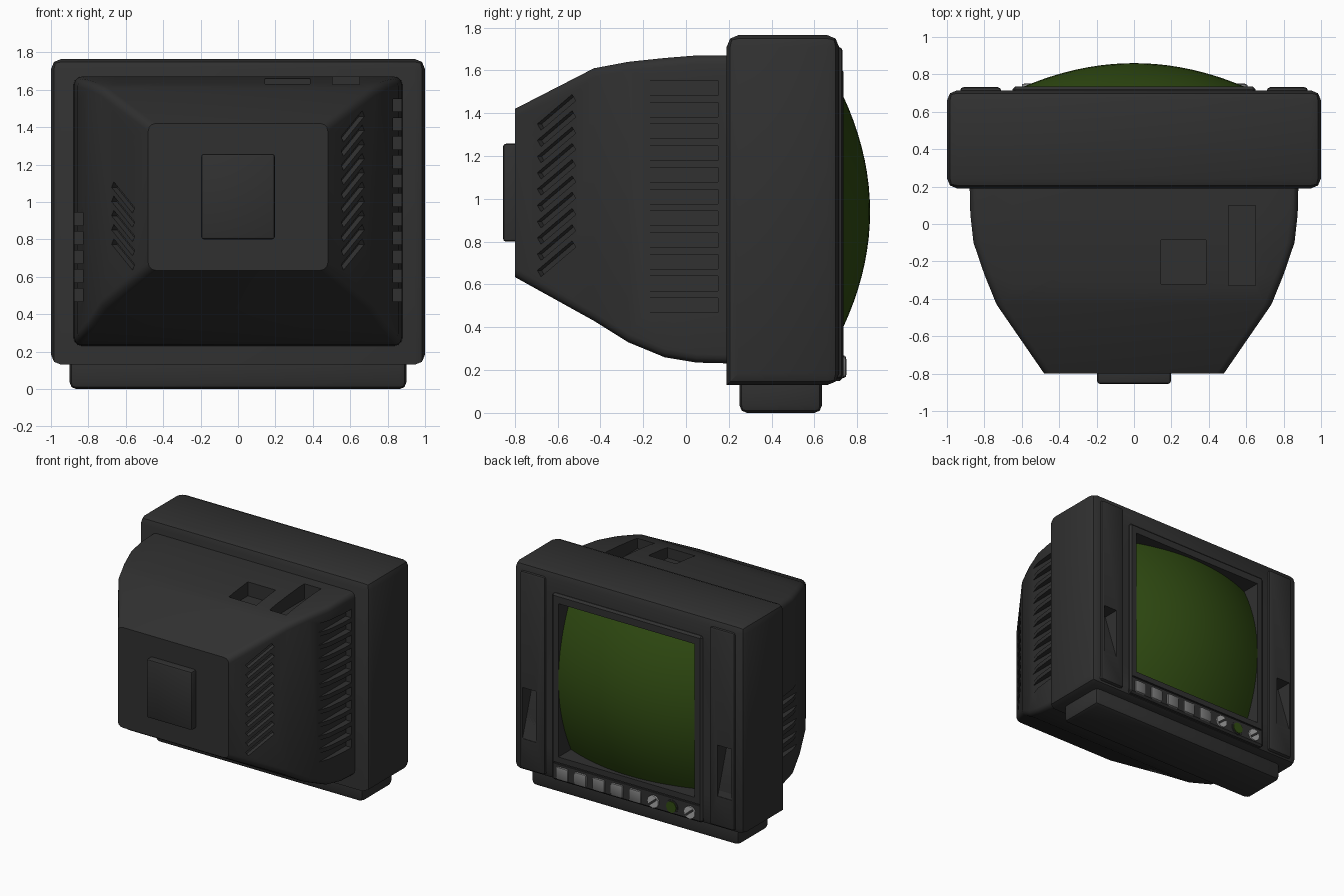
import bpy, bmesh, math
from mathutils import Matrix, Vector

if "Cube" in bpy.data.objects:
    bpy.data.objects.remove(bpy.data.objects["Cube"], do_unlink=True)


def material(name, rgb):
    m = bpy.data.materials.new(name)
    m.use_nodes = True
    m.diffuse_color = (*rgb, 1)
    bsdf = m.node_tree.nodes["Principled BSDF"]
    bsdf.inputs["Base Color"].default_value = (*rgb, 1)
    bsdf.inputs["Roughness"].default_value = 0.6
    return m


BODY = material("charcoal plastic", (0.03, 0.03, 0.03))
GLASS = material("green glass", (0.03, 0.072, 0.006))
GREY = material("grey button", (0.18, 0.18, 0.18))
METAL = material("light metal", (0.4, 0.4, 0.4))


def add_box(bm, lo, hi, matrix=None):
    """Add a box between two corners and return its vertices."""
    lo, hi = Vector(lo), Vector(hi)
    m = Matrix.Translation((lo + hi) / 2) @ Matrix.Diagonal((*(hi - lo), 1))
    return bmesh.ops.create_cube(bm, size=1, matrix=(matrix or Matrix()) @ m)["verts"]


def mirror_x(bm):
    copy = bmesh.ops.duplicate(bm, geom=bm.verts[:] + bm.edges[:] + bm.faces[:])
    for v in copy["geom"]:
        if isinstance(v, bmesh.types.BMVert):
            v.co.x = -v.co.x


def finish(bm, name, mat):
    bmesh.ops.recalc_face_normals(bm, faces=bm.faces[:])
    mesh = bpy.data.meshes.new(name)
    bm.to_mesh(mesh)
    bm.free()
    obj = bpy.data.objects.new(name, mesh)
    bpy.context.collection.objects.link(obj)
    if mat:
        mesh.materials.append(mat)
    return obj


def activate(obj):
    bpy.ops.object.select_all(action="DESELECT")
    obj.select_set(True)
    bpy.context.view_layer.objects.active = obj


def smooth(obj, angle=30):
    activate(obj)
    bpy.ops.object.shade_smooth_by_angle(angle=math.radians(angle))


def cut(obj, cutter):
    mod = obj.modifiers.new("cut", "BOOLEAN")
    mod.solver = "EXACT"
    mod.object = cutter
    activate(obj)
    bpy.ops.object.modifier_apply(modifier=mod.name)


def box(name, lo, hi, mat, bevel=0.0, segments=2, keep=lambda e: False):
    """Box with bevelled edges, except those the keep rule holds sharp."""
    bm = bmesh.new()
    add_box(bm, lo, hi)
    if bevel:
        edges = [e for e in bm.edges if not keep(e)]
        bmesh.ops.bevel(bm, geom=edges, offset=bevel, segments=segments,
                        profile=0.5, affect="EDGES")
    return finish(bm, name, mat)


# Rear housing: rounded rectangles lofted along y
SECTIONS = [(0.25, 0.88, 0.23, 1.67), (0.05, 0.875, 0.235, 1.67),
            (-0.1, 0.858, 0.26, 1.658), (-0.27, 0.80, 0.33, 1.64),
            (-0.43, 0.735, 0.43, 1.61), (-0.8, 0.48, 0.635, 1.42)]
bm = bmesh.new()
rings = []
for y, w, z0, z1 in SECTIONS:
    r, ring = 0.04, []
    for i, (cx, cz) in enumerate([(w - r, z1 - r), (r - w, z1 - r),
                                  (r - w, z0 + r), (w - r, z0 + r)]):
        for k in range(4):
            a = math.radians(90 * i + 30 * k)
            ring.append(bm.verts.new((cx + r * math.cos(a), y, cz + r * math.sin(a))))
    rings.append(ring)
for a, b in zip(rings, rings[1:]):
    for i in range(len(a)):
        j = (i + 1) % len(a)
        bm.faces.new((a[i], a[j], b[j], b[i]))
bm.faces.new(rings[0])
bm.faces.new(rings[-1])
housing = finish(bm, "rear_housing", BODY)

# Housing cut-outs: top wells, straight side vents, slanted side vents
bm = bmesh.new()
add_box(bm, (0.505, -0.33, 1.55), (0.65, 0.1, 1.9))
add_box(bm, (0.145, -0.32, 1.55), (0.385, -0.085, 1.9))
for i in range(11):
    z = 0.503 + 0.1015 * i
    add_box(bm, (0.828, -0.19, z - 0.034), (1, 0.15, z + 0.034))
turn = Matrix.Rotation(math.radians(-34.6), 4, "Z") @ Matrix.Rotation(math.radians(35), 4, "X")
for i in range(10):
    place = Matrix.Translation((0.614, -0.605, 0.72 + 0.076 * i)) @ turn
    add_box(bm, (-0.035, -0.12, -0.018), (0.1, 0.12, 0.018), place)
mirror_x(bm)
vents = finish(bm, "housing_cutter", None)
cut(housing, vents)
smooth(housing)

# Rear badge plate
smooth(box("rear_plate", (-0.197, -0.855, 0.8), (0.197, -0.75, 1.258), BODY, 0.015))

# Front bezel, stand and raised front panels
bezel = box("bezel", (-1, 0.19, 0.13), (1, 0.715, 1.765), BODY, 0.055, 2,
            lambda e: all(v.co.y < 0.2 and v.co.z < 0.2 for v in e.verts))
stand = box("stand", (-0.9, 0.25, 0), (0.9, 0.635, 0.2), BODY, 0.035)
frame = box("screen_frame", (-0.65, 0.66, 0.15), (0.65, 0.735, 1.61), BODY, 0.015, 1)
panels = [box(f"{side}_panel", (min(s * 0.71, s * 0.93), 0.66, 0.16),
              (max(s * 0.71, s * 0.93), 0.732, 1.71), BODY, 0.02, 2)
          for side, s in (("left", 1), ("right", -1))]

# Front cut-outs: screen opening, strip groove, wedge-shaped finger slots
bm = bmesh.new()
for v in add_box(bm, (0.785, 0.60, 0.4), (0.905, 0.9, 0.8)):
    if v.co.y < 0.7 and v.co.z < 0.5:
        v.co.y = 0.728
mirror_x(bm)
add_box(bm, (-0.59, 0.5, 0.34), (0.59, 1, 1.54))
add_box(bm, (-0.63, 0.724, 0.283), (0.63, 1, 0.295))
front_cutter = finish(bm, "front_cutter", None)
for part in [bezel, frame] + panels:
    cut(part, front_cutter)
    smooth(part)
smooth(stand)
for cutter in (vents, front_cutter):
    bpy.data.objects.remove(cutter, do_unlink=True)

# Bulging screen
bm = bmesh.new()
bmesh.ops.create_grid(bm, x_segments=20, y_segments=20, size=1)
for v in bm.verts:
    x, z = 0.595 * v.co.x, 0.605 * v.co.y
    v.co = (x, 0.86 - 0.13 * ((x / 0.6) ** 2 + (z / 0.55) ** 2), 0.94 + z)
for f in bm.faces:
    f.normal_update()
screen = finish(bm, "screen", GLASS)
if screen.data.polygons[0].normal.y < 0:
    screen.data.flip_normals()
smooth(screen, 60)


def knob(name, x, radius, y_end, mat):
    bm = bmesh.new()
    place = Matrix.Translation((x, y_end - 0.03, 0.215)) @ Matrix.Rotation(math.pi / 2, 4, "X")
    bmesh.ops.create_cone(bm, cap_ends=True, segments=16, radius1=radius,
                          radius2=radius, depth=0.06, matrix=place)
    smooth(finish(bm, name, mat))


# Control strip: five buttons, a dial, a lamp and another dial
PITCH = 0.158
for i in range(8):
    x = 0.555 - PITCH * i
    if i < 5:
        smooth(box(f"button_{i + 1}", (x - 0.055, 0.70, 0.163),
                   (x + 0.055, 0.75, 0.267), GREY, 0.018))
    elif i == 6:
        knob("lamp_ring", x, 0.053, 0.74, BODY)
        knob("lamp", x, 0.043, 0.747, GLASS)
    else:
        knob(f"dial_{i}", x, 0.048, 0.748, METAL)
        bm = bmesh.new()
        place = Matrix.Translation((x, 0.748, 0.215)) @ Matrix.Rotation(math.radians(40), 4, "Y")
        add_box(bm, (-0.04, -0.003, -0.009), (0.04, 0.003, 0.009), place)
        finish(bm, f"dial_mark_{i}", BODY)
